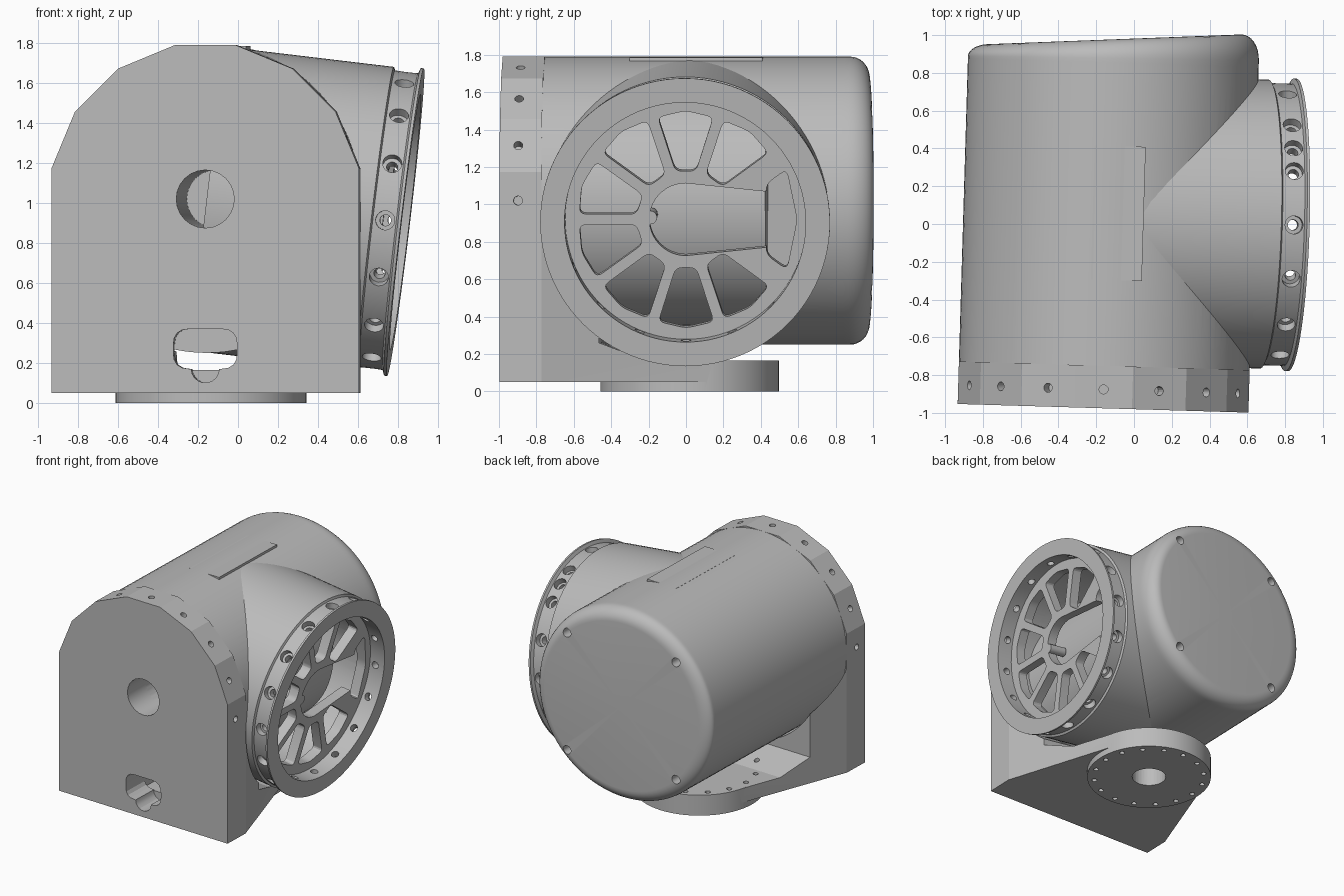
import bpy, bmesh, math
from mathutils import Matrix, Vector

if "Cube" in bpy.data.objects:
    bpy.data.objects.remove(bpy.data.objects["Cube"], do_unlink=True)

grey = bpy.data.materials.new("plain grey")
grey.use_nodes = True
colour = (0.5, 0.5, 0.5, 1)
grey.diffuse_color = colour
grey.node_tree.nodes["Principled BSDF"].inputs["Base Color"].default_value = colour

YAW = Matrix.Rotation(math.radians(-1.7), 4, 'Z')
CX, CZ, R = -0.135, 1.02, 0.77          # main axis and radius
TILT = math.radians(6.8)                # droop of the side branch


def frame(x, y, z, o):
    m = Matrix((x, y, z)).transposed().to_4x4()
    m.translation = o
    return m


def aim(o, d):
    m = Vector(d).to_track_quat('Z', 'Y').to_matrix().to_4x4()
    m.translation = o
    return m


MAIN = frame((0, 0, 1), (1, 0, 0), (0, 1, 0), (CX, 0, CZ))
FRONT = frame((1, 0, 0), (0, 0, 1), (0, -1, 0), (CX, -0.8675, 0))
BRANCH = frame((0, 1, 0), (math.sin(TILT), 0, math.cos(TILT)),
               (math.cos(TILT), 0, -math.sin(TILT)), (CX, 0.02, CZ))


def finish(name, bm):
    bmesh.ops.remove_doubles(bm, verts=bm.verts, dist=0.0001)
    bmesh.ops.recalc_face_normals(bm, faces=bm.faces)
    mesh = bpy.data.meshes.new(name)
    bm.to_mesh(mesh)
    bm.free()
    ob = bpy.data.objects.new(name, mesh)
    bpy.context.collection.objects.link(ob)
    return ob


def lathe(name, profile, frames, steps=64, closed=False):
    """Turn (height, radius) points around the z axis of each frame."""
    bm = bmesh.new()
    for m in frames:
        vs = [bm.verts.new((r, 0, h)) for h, r in profile]
        es = [bm.edges.new(p) for p in zip(vs, vs[1:])]
        if closed:
            es.append(bm.edges.new((vs[-1], vs[0])))
        out = bmesh.ops.spin(bm, geom=vs + es, cent=(0, 0, 0), axis=(0, 0, 1),
                             angle=math.tau, steps=steps)
        new = {v for v in bm.verts if v.index == -1 or not v.tag}
        bmesh.ops.transform(bm, matrix=m, verts=list(new))
        for v in new:
            v.tag = True
    return finish(name, bm)


def rod(name, r, h0, h1, frames, steps=20):
    return lathe(name, [(h0, 0), (h0, r), (h1, r), (h1, 0)], frames, steps)


def hull(name, points):
    bm = bmesh.new()
    vs = [bm.verts.new(p) for p in points]
    out = bmesh.ops.convex_hull(bm, input=vs)
    bmesh.ops.delete(bm, geom=[v for v in bm.verts if not v.link_faces], context='VERTS')
    return finish(name, bm)


def box(name, x, y, z):
    return hull(name, [(a, b, c) for a in x for b in y for c in z])


def sheet(name, loops, thick, m):
    """Flat plate with an outline and holes, centred on its frame."""
    cu = bpy.data.curves.new(name, 'CURVE')
    cu.dimensions, cu.fill_mode, cu.extrude = '2D', 'BOTH', thick / 2
    for loop in loops:
        s = cu.splines.new('POLY')
        s.points.add(len(loop) - 1)
        for p, (x, y) in zip(s.points, loop):
            p.co = (x, y, 0, 1)
        s.use_cyclic_u = True
    ob = bpy.data.objects.new(name, cu)
    bpy.context.collection.objects.link(ob)
    deps = bpy.context.evaluated_depsgraph_get()
    mesh = bpy.data.meshes.new_from_object(ob.evaluated_get(deps))
    bpy.data.objects.remove(ob)
    bm = bmesh.new()
    bm.from_mesh(mesh)
    bm.transform(m)
    return finish(name, bm)


def boolean(ob, cutter, op='DIFFERENCE'):
    mod = ob.modifiers.new("cut", 'BOOLEAN')
    mod.operation, mod.solver, mod.object = op, 'EXACT', cutter
    deps = bpy.context.evaluated_depsgraph_get()
    mesh = bpy.data.meshes.new_from_object(ob.evaluated_get(deps))
    ob.modifiers.clear()
    ob.data = mesh
    bpy.data.objects.remove(cutter)


def circle(r, n, x=0, y=0, start=0.0, sweep=360.0):
    full = sweep == 360.0
    return [(x + r * math.cos(a), y + r * math.sin(a)) for a in
            (math.radians(start + sweep * i / (n if full else n - 1)) for i in range(n))]


def rounded(pts, r):
    out = []
    for i, p in enumerate(pts):
        p, a, b = Vector(p), Vector(pts[i - 1]), Vector(pts[(i + 1) % len(pts)])
        a, b = (p + (q - p).normalized() * min(r, (q - p).length * 0.45) for q in (a, b))
        out += [tuple(a.lerp(p, t).lerp(p.lerp(b, t), t)) for t in (0, 0.25, 0.5, 0.75, 1)]
    return out


# Main drum housing with a rounded, slightly slanted end cap
fillet = [(0.874 + 0.1 * math.sin(a), 0.67 + 0.1 * math.cos(a))
          for a in (math.radians(11.25 * i) for i in range(9))]
body = lathe("main_housing", [(-0.755, 0), (-0.755, R), (0.85, R)] + fillet + [(0.974, 0)], [MAIN], 96)
for v in body.data.vertices:
    f = max(0, min(1, (v.co.y - 0.85) / 0.124))
    v.co.y += 0.068 * (v.co.x - CX) * f
boolean(body, rod("branch_bore", 0.645, 0.2, 1.1, [BRANCH], 64))
boolean(body, rod("axle_bore", 0.145, -1, 0.8, [MAIN], 24))
corners = [MAIN @ Matrix.Translation((0.67 * math.cos(a), 0.67 * math.sin(a), 0))
           for a in (math.radians(45 + 90 * i) for i in range(4))]
boolean(body, rod("cap_holes", 0.035, 0.85, 1.1, corners))

# Inner drum seen through the spokes, and the raised pad on top
drum = lathe("inner_drum", [(-0.74, 0.15), (-0.74, 0.68), (0.44, 0.68), (0.44, 0.15)], [MAIN], 96, True)
pad = box("top_pad", (-0.22, 0.05), (-0.3, 0.41), (1.7, 1.786))

# Side branch tube with its flanged ring
tube = lathe("branch_ring", [(0, 0.765), (0.83, 0.765), (0.838, 0.748), (0.955, 0.748), (0.965, 0.775),
                             (0.98, 0.775), (0.98, 0.645), (0, 0.645)], [BRANCH], 96, True)
angles = [22.5 * i for i in range(16)] + [57]
holes = [BRANCH @ aim((0, 0, 0.9), (math.cos(a), math.sin(a), 0)) for a in map(math.radians, angles)]
boolean(tube, lathe("bolt_holes", [(0.6, 0), (0.6, 0.028), (0.7, 0.028), (0.7, 0.048), (0.85, 0.048),
                                   (0.85, 0)], holes, 20))

# Spoked plate: eight pockets and one keyhole slot
pocket = rounded([(0.26, -0.055), (0.55, -0.148), (0.585, 0), (0.55, 0.148), (0.26, 0.055)], 0.035)
loops = [circle(0.655, 96)]
for k in range(10):
    if k not in (3, 2):
        a = math.radians(-90 + 36 * k)
        c, s = math.cos(a), math.sin(a)
        loops.append([(x * c - y * s, x * s + y * c) for x, y in pocket])
flare = rounded([(0.43, -0.19), (0.54, -0.27), (0.595, 0), (0.54, 0.27), (0.43, 0.19)], 0.04)
loops.append(circle(0.195, 24, start=90, sweep=180) + flare)
spokes = sheet("spoked_plate", loops, 0.08, BRANCH @ Matrix.Translation((0, 0, 0.81)))
pin = rod("slot_pin", 0.036, 0.7, 0.85, [BRANCH @ Matrix.Translation((-0.19, 0.01, 0))])

# Faceted front plate with axle hole and cable opening
outline = [(-0.77, 0.05), (0.77, 0.05)] + circle(0.785, 8, 0, CZ, 11.25, 157.5)
opening = (rounded([(0.16, 0.17), (0.16, 0.37), (-0.16, 0.37), (-0.16, 0.17)], 0.08)
           + circle(0.07, 10, 0, 0.17, 180, 180))
plate = sheet("front_plate", [outline, circle(0.145, 24, 0, CZ), opening], 0.225, FRONT)
rim = [aim((CX, -0.88, CZ), (math.cos(a), 0, math.sin(a)))
       for a in (math.radians(22.5 * i) for i in range(9))]
boolean(plate, rod("rim_holes", 0.024, 0.7, 0.85, rim, 14))

# Foot: tapered arm with curved gussets, merged with the round base
ring = circle(0.475, 64, CX, 0.016)
foot = hull("foot", [(x, y, z) for x, y in ring + [(CX - 0.77, -0.76), (CX + 0.77, -0.76)]
                     for z in (0.05, 0.9)])
boolean(foot, rod("housing_clearance", 0.78, -0.9, 1.2, [MAIN], 96))
boolean(foot, rod("branch_clearance", 0.78, 0, 1.2, [BRANCH], 96))
slope = [(-0.45, 0.26), (-0.2, 0.165), (1, 0.165), (1, 1.2), (-0.45, 1.2)]
boolean(foot, hull("slope_cut", [(x, y, z) for x in (-1.2, 1.2) for y, z in slope]))
boolean(foot, box("cable_cut", (CX - 0.16, CX + 0.16), (-1, 0), (0.165, 0.4)))
base = Matrix.Translation((CX, 0.016, 0))
boolean(foot, rod("base_disc", 0.478, 0, 0.1651, [base], 64), 'UNION')
bolts = [base @ Matrix.Translation((x, y, 0)) for x, y in circle(0.425, 16)]
boolean(foot, rod("base_bolts", 0.02, -0.1, 0.22, bolts, 14))
boolean(foot, rod("base_bore", 0.13, -0.1, 0.22, [base], 32))

# Shared finish: turn into place, colour, shade
bpy.ops.object.select_all(action='DESELECT')
for ob in (body, drum, pad, tube, spokes, pin, plate, foot):
    ob.data.transform(YAW)
    ob.data.materials.clear()
    ob.data.materials.append(grey)
    for p in ob.data.polygons:
        p.material_index = 0
    ob.select_set(True)
    bpy.context.view_layer.objects.active = ob
bpy.ops.object.shade_smooth_by_angle(angle=math.radians(20))
